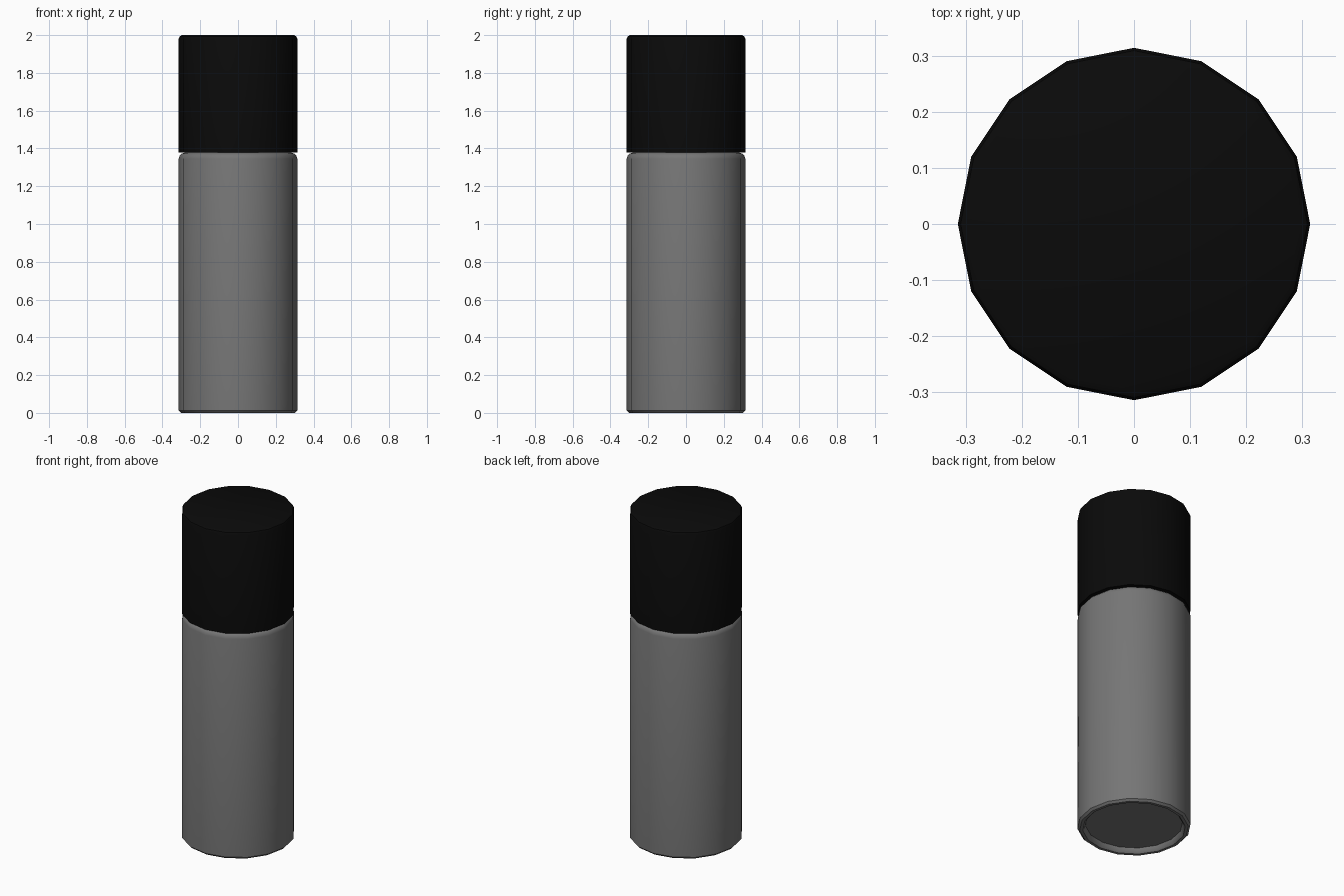
import bpy, bmesh
from math import cos, sin, tau, radians

if "Cube" in bpy.data.objects:
    bpy.data.objects.remove(bpy.data.objects["Cube"])

SIDES = 16


def lathe(name, profile, color=None):
    """Revolve (radius, z) points around z and close both ends with flat discs."""
    bm = bmesh.new()
    rings = [[bm.verts.new((r * cos(tau * i / SIDES), r * sin(tau * i / SIDES), z))
              for i in range(SIDES)] for r, z in profile]
    for a, b in zip(rings, rings[1:]):
        for i in range(SIDES):
            j = (i + 1) % SIDES
            bm.faces.new((a[i], a[j], b[j], b[i]))
    bm.faces.new(rings[0][::-1])
    bm.faces.new(rings[-1])
    bmesh.ops.recalc_face_normals(bm, faces=bm.faces)
    mesh = bpy.data.meshes.new(name)
    bm.to_mesh(mesh)
    bm.free()
    obj = bpy.data.objects.new(name, mesh)
    bpy.context.collection.objects.link(obj)
    if color:
        mat = bpy.data.materials.new(name + "_color")
        mat.diffuse_color = color
        mat.use_nodes = True
        mat.node_tree.nodes["Principled BSDF"].inputs["Base Color"].default_value = mat.diffuse_color
        mesh.materials.append(mat)
    bpy.ops.object.select_all(action='DESELECT')
    obj.select_set(True)
    bpy.context.view_layer.objects.active = obj
    bpy.ops.object.shade_smooth_by_angle(angle=radians(35))
    return obj


# Can body: recessed base, small foot chamfer, rounded shoulder
lathe("can_body", [(0.27, 0.03), (0.275, 0.01), (0.285, 0.0), (0.302, 0.0), (0.314, 0.012),
                   (0.314, 1.345), (0.309, 1.362), (0.298, 1.373), (0.28, 1.378)],
      (0.18, 0.18, 0.18, 1))

# Black cap with a chamfered top edge
lathe("cap", [(0.28, 1.379), (0.314, 1.379), (0.314, 1.982), (0.309, 1.993), (0.297, 2.0)],
      (0.003, 0.003, 0.003, 1))
